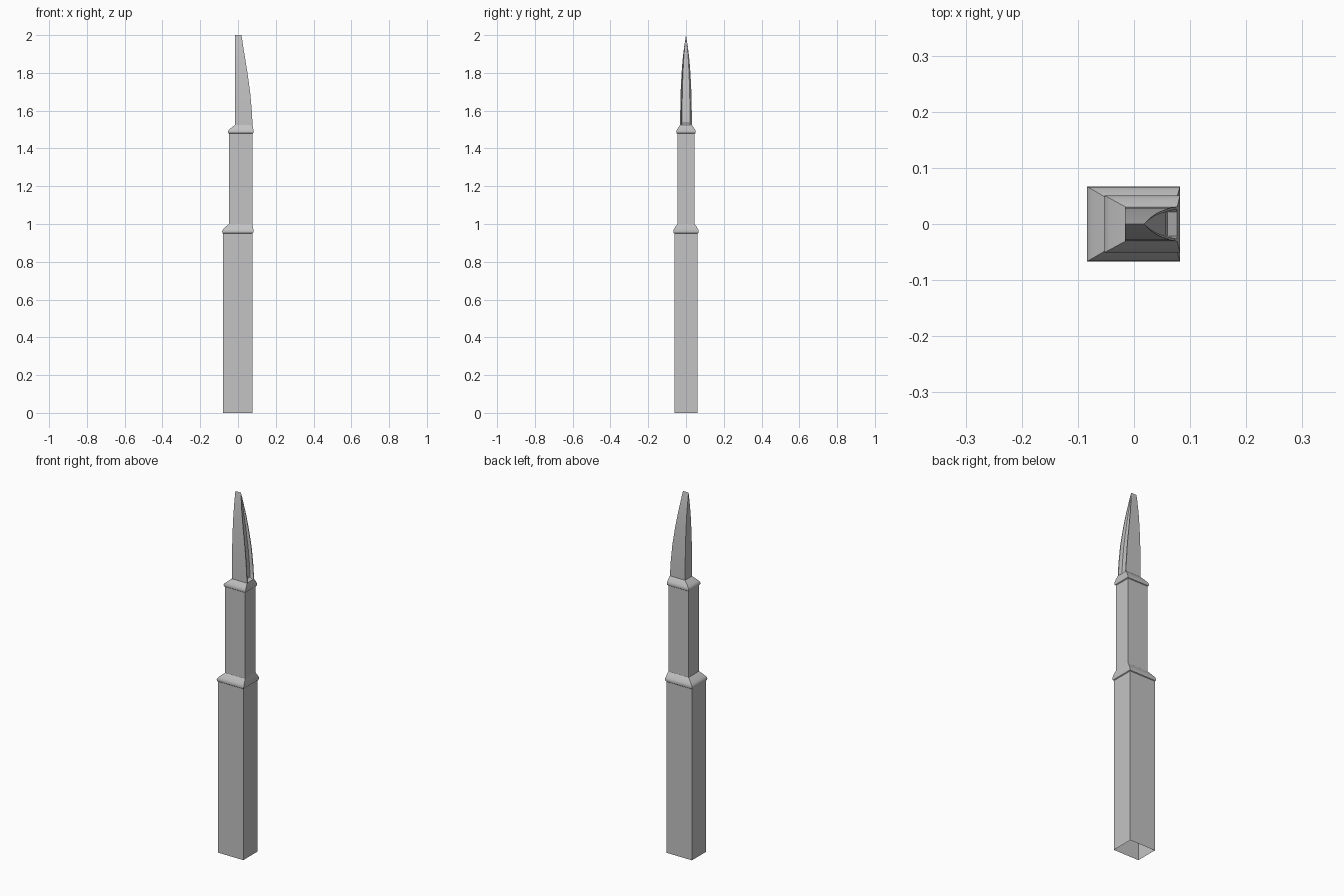
import bpy, bmesh, math

cube = bpy.data.objects.get("Cube")
if cube:
    bpy.data.objects.remove(cube, do_unlink=True)

grey = bpy.data.materials.new("stone_grey")
grey.use_nodes = True
COLOUR = (0.55, 0.55, 0.55, 1)
grey.diffuse_color = COLOUR
grey.node_tree.nodes["Principled BSDF"].inputs["Base Color"].default_value = COLOUR


def loft(name, rings):
    """Skin a stack of closed rings, listed from bottom to top, without caps."""
    bm = bmesh.new()
    rows = [[bm.verts.new(p) for p in ring] for ring in rings]
    n = len(rows[0])
    for low, high in zip(rows, rows[1:]):
        for i in range(n):
            j = (i + 1) % n
            bm.faces.new((low[i], low[j], high[j], high[i]))
    bmesh.ops.remove_doubles(bm, verts=bm.verts, dist=0.00005)
    mesh = bpy.data.meshes.new(name)
    bm.to_mesh(mesh)
    bm.free()
    mesh.materials.append(grey)
    obj = bpy.data.objects.new(name, mesh)
    bpy.context.collection.objects.link(obj)
    bpy.ops.object.select_all(action='DESELECT')
    obj.select_set(True)
    bpy.context.view_layer.objects.active = obj
    bpy.ops.object.shade_smooth_by_angle(angle=math.radians(35))
    return obj


def rect(left, right, half, z):
    return [(left, -half, z), (right, -half, z), (right, half, z), (left, half, z)]


def collar(name, lower, lip, upper, z0, z1):
    """Rounded lip around the lower section, sloping in to the upper one."""
    def mix(a, b, t):
        return [u + (v - u) * t for u, v in zip(a, b)]
    h = z1 - z0
    rings = [rect(*lower, z0),
             rect(*mix(lower, lip, 0.7), z0 + 0.06 * h),
             rect(*lip, z0 + 0.2 * h),
             rect(*mix(lip, upper, 0.06), z0 + 0.36 * h),
             rect(*mix(lip, upper, 0.25), z0 + 0.52 * h),
             rect(*mix(lip, upper, 0.6), z0 + 0.76 * h),
             rect(*upper, z1)]
    loft(name, rings)


# Section outlines: left x, right x, half depth
LOWER = (-0.080, 0.076, 0.062)
LOWER_LIP = (-0.084, 0.082, 0.067)
MIDDLE = (-0.048, 0.076, 0.046)
MIDDLE_LIP = (-0.053, 0.082, 0.051)
BLADE = (-0.016, 0.077, 0.031)

# Open-bottomed shafts and their collars
loft("lower_shaft", [rect(*LOWER, 0), rect(*LOWER, 0.95)])
collar("lower_collar", LOWER, LOWER_LIP, MIDDLE, 0.95, 1.0)
loft("middle_shaft", [rect(*MIDDLE, 1.0), rect(*MIDDLE, 1.478)])
collar("upper_collar", MIDDLE, MIDDLE_LIP, BLADE, 1.478, 1.525)

# Curved spire: height, right edge, half depth
profile = [(1.525, 0.077, 0.031), (1.535, 0.0765, 0.031), (1.6, 0.073, 0.0305),
           (1.7, 0.064, 0.0285), (1.8, 0.050, 0.0235), (1.87, 0.039, 0.018),
           (1.93, 0.029, 0.011), (1.97, 0.023, 0.005), (2.0, 0.018, 0)]
spire = []
for i, (z, x, w) in enumerate(profile):
    # Recessed panel on the curved face, fading out at sill and tip
    floor = x - (0 if i == 0 else 0.55 * w)
    rim, panel = 0.84 * w, 0.68 * w
    half = [(BLADE[0], w), (x, w), (x, rim), (floor, panel)]
    spire.append([(px, -py, z) for px, py in half]
                 + [(px, py, z) for px, py in reversed(half)])
loft("spire", spire)
